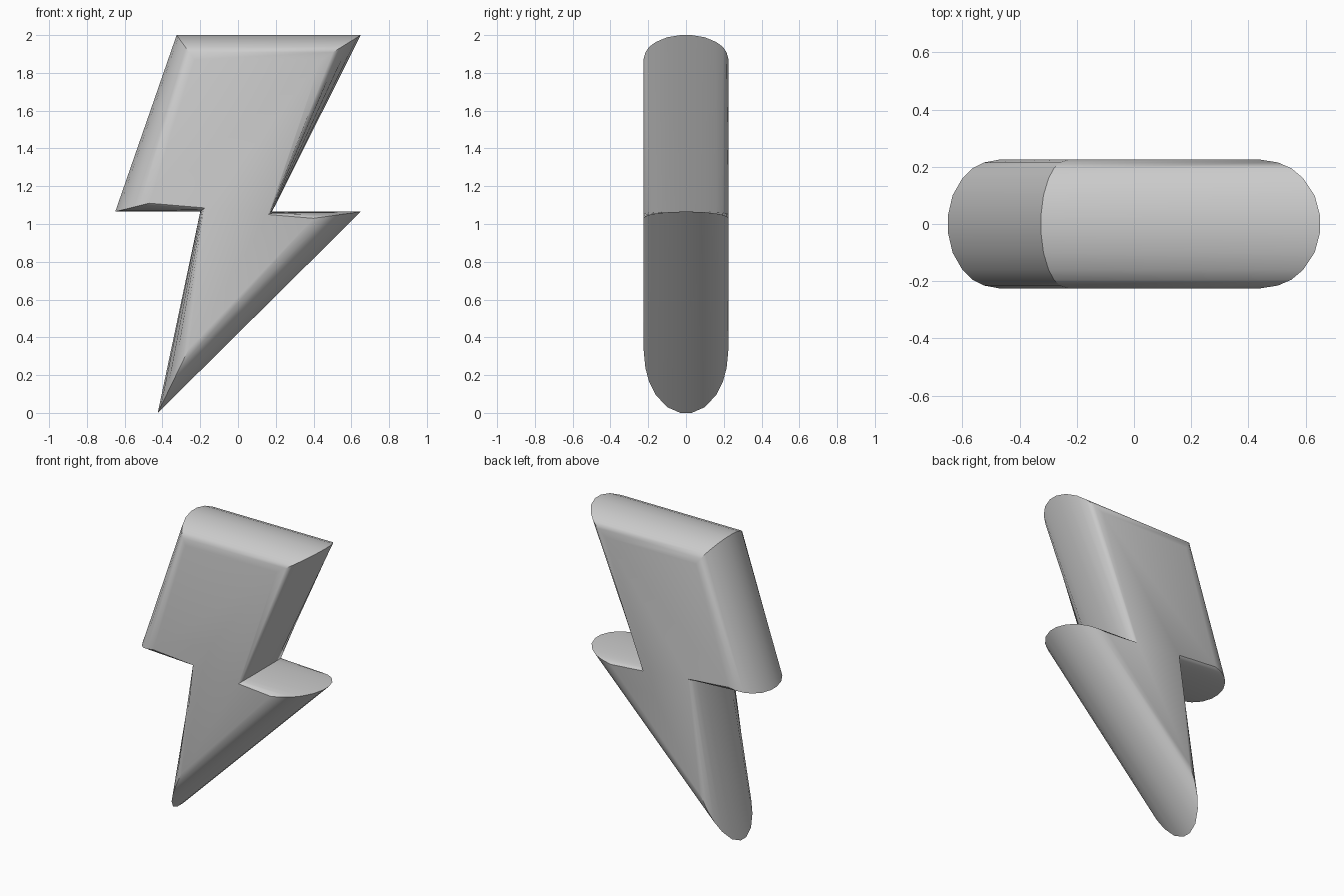
import bpy
import bmesh
import math

default_cube = bpy.data.objects.get("Cube")
if default_cube:
    bpy.data.objects.remove(default_cube, do_unlink=True)

# Outer silhouette and the flat front/back plate it rounds into (x, z)
outer = [(-0.325, 2.0), (0.65, 2.0), (0.18, 1.065), (0.65, 1.065),
         (-0.425, 0.0), (-0.2, 1.065), (-0.65, 1.065)]
inner = [(-0.23, 1.87), (0.44, 1.87), (0.16, 1.05), (0.40, 1.03),
         (-0.26, 0.34), (-0.175, 1.085), (-0.47, 1.11)]

# Rounded rim: depth from the middle, and share of the way to the plate
rim = [(0.03, 0.0), (0.10, 0.09), (0.16, 0.28), (0.195, 0.48),
       (0.215, 0.70), (0.225, 1.0)]
section = [(-y, t) for y, t in reversed(rim)] + rim

bm = bmesh.new()
rings = []
for y, t in section:
    rings.append([bm.verts.new((a + (c - a) * t, y, b + (d - b) * t))
                  for (a, b), (c, d) in zip(outer, inner)])

# Rim strips between neighbouring rings, then the two plates
count = len(outer)
for near, far in zip(rings, rings[1:]):
    for i in range(count):
        j = (i + 1) % count
        bm.faces.new((near[i], near[j], far[j], far[i]))
bm.faces.new(rings[0])
bm.faces.new(rings[-1])
bmesh.ops.recalc_face_normals(bm, faces=bm.faces)

mesh = bpy.data.meshes.new("lightning_bolt")
bm.to_mesh(mesh)
bm.free()
bolt = bpy.data.objects.new("lightning_bolt", mesh)
bpy.context.collection.objects.link(bolt)

# Single plain grey
grey = bpy.data.materials.new("light_grey")
grey.use_nodes = True
colour = (0.6, 0.6, 0.6, 1.0)
grey.diffuse_color = colour
grey.node_tree.nodes["Principled BSDF"].inputs["Base Color"].default_value = colour
mesh.materials.append(grey)

# Smooth rim with crisp mitred corners
bpy.ops.object.select_all(action="DESELECT")
bolt.select_set(True)
bpy.context.view_layer.objects.active = bolt
bpy.ops.object.shade_smooth_by_angle(angle=math.radians(32))
